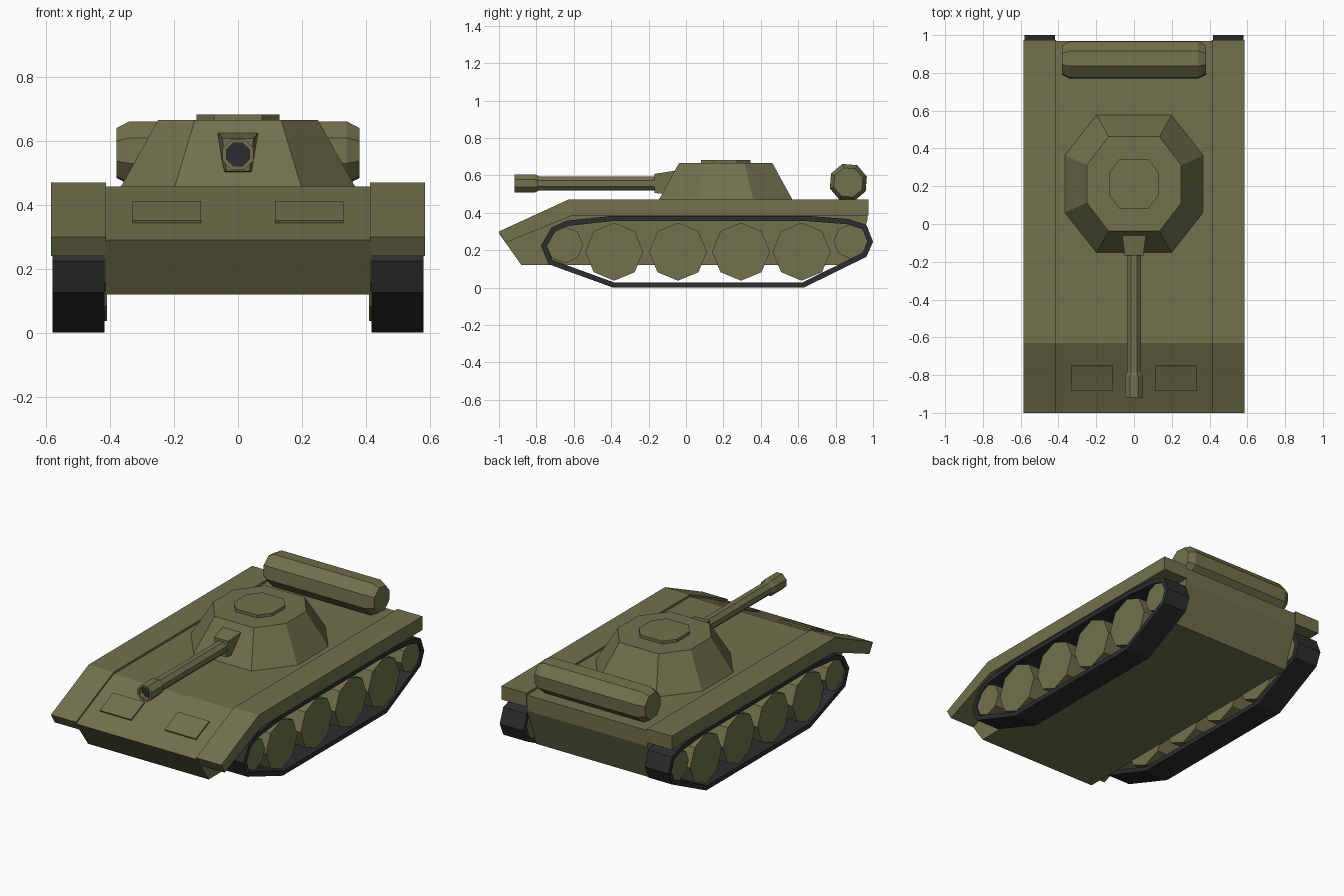
import bpy, bmesh, math
from mathutils import Vector

if "Cube" in bpy.data.objects:
    bpy.data.objects.remove(bpy.data.objects["Cube"])


def material(name, rgb):
    m = bpy.data.materials.new(name)
    m.diffuse_color = (*rgb, 1)
    m.use_nodes = True
    m.node_tree.nodes["Principled BSDF"].inputs["Base Color"].default_value = m.diffuse_color
    return m


OLIVE = material("olive paint", (0.165, 0.165, 0.074))
DARK = material("dark rubber", (0.026, 0.026, 0.029))


def loft(name, rings, mat=OLIVE, closed=False):
    """Skin a list of equal-length rings; cap the ends, or join last to first."""
    bm = bmesh.new()
    vs = [[bm.verts.new(p) for p in r] for r in rings]
    n = len(rings[0])
    pairs = list(zip(vs, vs[1:])) + ([(vs[-1], vs[0])] if closed else [])
    for a, b in pairs:
        for i in range(n):
            j = (i + 1) % n
            bm.faces.new((a[i], a[j], b[j], b[i]))
    if not closed:
        bm.faces.new(vs[0])
        bm.faces.new(vs[-1])
    bmesh.ops.recalc_face_normals(bm, faces=bm.faces)
    me = bpy.data.meshes.new(name)
    bm.to_mesh(me)
    bm.free()
    me.materials.append(mat)
    ob = bpy.data.objects.new(name, me)
    bpy.context.collection.objects.link(ob)
    return ob


def prism(name, yz, x0, x1, mat=OLIVE):
    return loft(name, [[(x, y, z) for y, z in yz] for x in (x0, x1)], mat)


def mirror(ob):
    ob.modifiers.new("mirror", 'MIRROR')
    return ob


def ring(r, cy, cz, start=0, n=8):
    return [(cy + r * math.cos(math.radians(start) + math.tau * i / n),
             cz + r * math.sin(math.radians(start) + math.tau * i / n)) for i in range(n)]


def cut_rect(ax, ay, bx, by, cy, z):
    """Octagon: (ax, ay) and (bx, by) are its two corners in one quarter."""
    q = [(ax, ay), (bx, by), (bx, -by), (ax, -ay), (-ax, -ay), (-bx, -by), (-bx, by), (-ax, ay)]
    return [(x, y + cy, z) for x, y in q]


# hull between the tracks
prism("hull", [(-1, .29), (-.63, .457), (.97, .457), (.97, .36), (.88, .12), (-.88, .12)], -.415, .415)

# fenders over the tracks
mirror(prism("fender", [(-1, .30), (-.63, .47), (.975, .47), (.975, .385), (-.61, .385), (-.965, .24)],
             .413, .585))

# glacis hatches: thin plates on the slope
slope = Vector((.37, .167)).normalized()
up = Vector((-slope.y, slope.x))
a = Vector((-1, .29)) + slope * .13
b = Vector((-1, .29)) + slope * .275
mirror(prism("glacis_hatch", [a - up * .005, b - up * .005, b + up * .009, a + up * .009], .115, .33))

# turret and its roof hatch
loft("turret", [cut_rect(.2, .368, .37, .153, .212, .45), cut_rect(.135, .25, .25, .1, .212, .665)])
loft("turret_hatch", [cut_rect(.075, .132, .13, .062, .212, z) for z in (.66, .683)])

# mantlet
def mantlet_ring(y, top_w, low_w, lo, hi):
    return [(-low_w, y, lo), (low_w, y, lo), (top_w, y, hi), (-top_w, y, hi)]
loft("mantlet", [mantlet_ring(-.168, .049, .036, .505, .608), mantlet_ring(-.04, .066, .056, .50, .628)])

# gun barrel with thicker muzzle and recessed dark bore
steps = [(-.1, .041), (-.785, .041), (-.805, .052), (-.918, .052), (-.918, .039), (-.885, .039)]
gun = loft("gun_barrel", [[(x, y, z) for x, z in ring(r, 0, .557, 22.5)] for y, r in steps])
gun.data.materials.append(DARK)
gun.data.polygons[len(gun.data.polygons) - 1].material_index = 1

# rear fuel drum with chamfered ends
loft("fuel_drum", [[(x, y, z) for y, z in ring(r, .868, .562, 63)]
                   for x, r in ((-.38, .082), (-.34, .104), (.34, .104), (.38, .082))])

# tracks: open belt around the wheels
belt = [(-.775, .225), (-.72, .32), (-.64, .357), (-.39, .384), (.64, .384), (.87, .366), (.965, .335),
        (1, .245), (.965, .165), (.63, 0), (-.39, 0), (-.735, .125)]
inner = []
for i, p in enumerate(belt):
    p, q, r = Vector(p), Vector(belt[i - 1]), Vector(belt[(i + 1) % len(belt)])
    d0, d1 = (p - q).normalized(), (r - p).normalized()
    n0, n1 = Vector((d0.y, -d0.x)), Vector((d1.y, -d1.x))
    inner.append(p + (n0 + n1) * .028 / (1 + n0.dot(n1)))
mirror(loft("track", [[(x, *p) for p in loop] for x, loop in
                      ((.417, belt), (.58, belt), (.58, inner), (.417, inner))], DARK, closed=True))

# road wheels and end wheels
for i, (y, z, r) in enumerate([(-.384, .192, .155), (-.043, .192, .155), (.294, .192, .155), (.618, .192, .155),
                               (-.648, .228, .098), (.88, .247, .092)]):
    name = "road_wheel" if i < 4 else "end_wheel"
    mirror(prism(name, ring(r, y, z), .41, .57))
